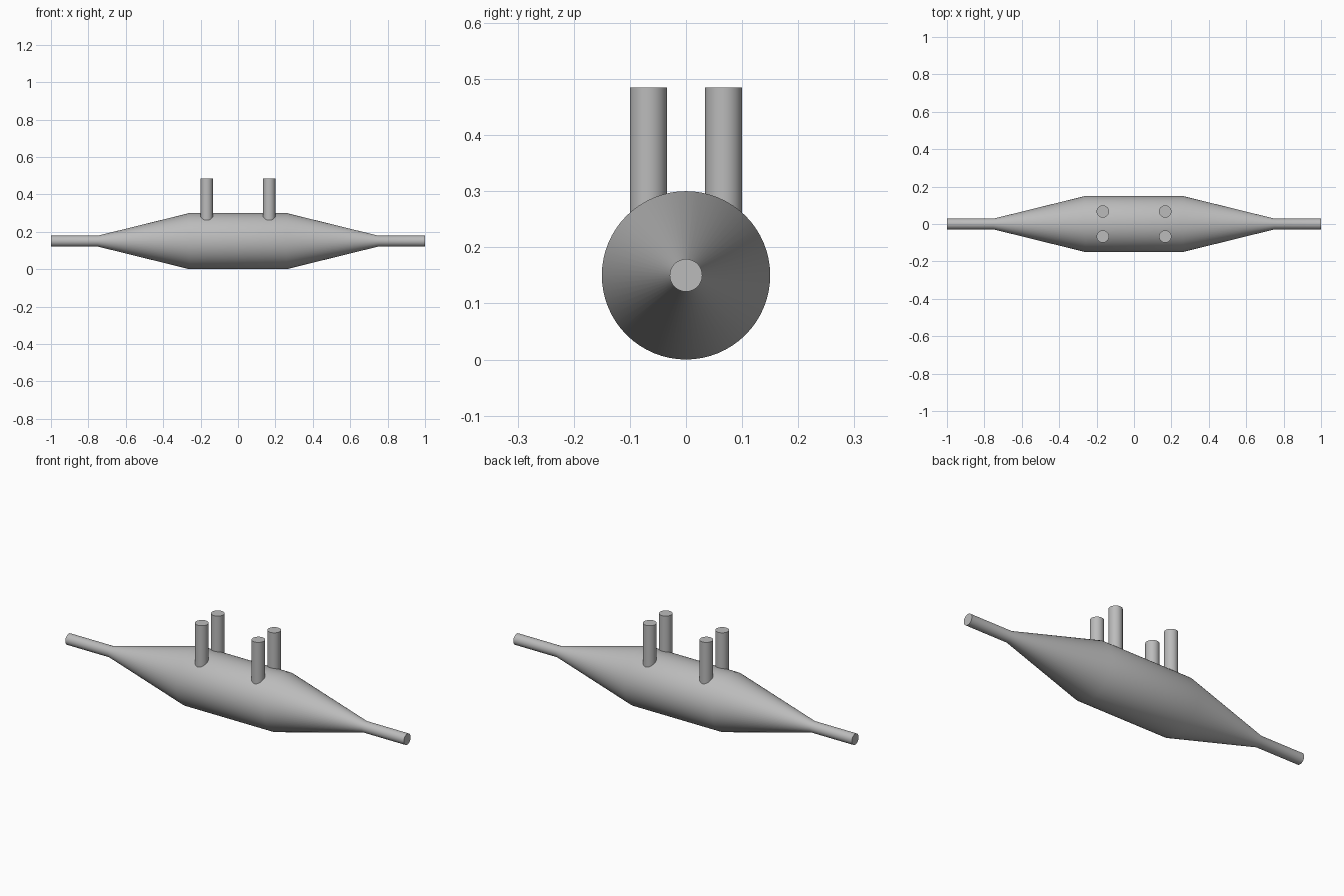
import bpy, bmesh, math
from mathutils import Matrix

cube = bpy.data.objects.get("Cube")
if cube:
    bpy.data.objects.remove(cube, do_unlink=True)

grey = bpy.data.materials.new("plain grey")
grey.use_nodes = True
colour = (0.5, 0.5, 0.5, 1)
grey.diffuse_color = colour
grey.node_tree.nodes["Principled BSDF"].inputs["Base Color"].default_value = colour

SEGMENTS = 64
AXIS_Z = 0.15


def lathe(name, profile, matrix):
    """Closed solid turned about its local z from (height, radius) pairs."""
    bm = bmesh.new()
    rings = []
    for h, r in profile:
        angles = [2 * math.pi * i / SEGMENTS for i in range(SEGMENTS)]
        rings.append([bm.verts.new((r * math.cos(a), r * math.sin(a), h)) for a in angles])
    for low, high in zip(rings, rings[1:]):
        for i in range(SEGMENTS):
            j = (i + 1) % SEGMENTS
            bm.faces.new((low[i], low[j], high[j], high[i]))
    bm.faces.new(rings[0][::-1])
    bm.faces.new(rings[-1])
    bm.transform(matrix)
    mesh = bpy.data.meshes.new(name)
    bm.to_mesh(mesh)
    bm.free()
    mesh.materials.append(grey)
    obj = bpy.data.objects.new(name, mesh)
    bpy.context.collection.objects.link(obj)
    bpy.ops.object.select_all(action='DESELECT')
    obj.select_set(True)
    bpy.context.view_layer.objects.active = obj
    bpy.ops.object.shade_smooth_by_angle(angle=math.radians(30))
    return obj


# Spindle body with a thin pipe at each end, lying along x
half = [(0.26, 0.15), (0.75, 0.029), (1.0, 0.029)]
profile = [(-h, r) for h, r in reversed(half)] + half
lathe("body", profile,
      Matrix.Translation((0, 0, AXIS_Z)) @ Matrix.Rotation(math.pi / 2, 4, 'Y'))

# Four upright posts set into the top of the body
for x, side in ((-0.167, "right"), (0.167, "left")):
    for y, end in ((-0.067, "front"), (0.067, "back")):
        lathe(f"{end}_{side}_post", [(0.16, 0.033), (0.485, 0.033)],
              Matrix.Translation((x, y, 0)))
